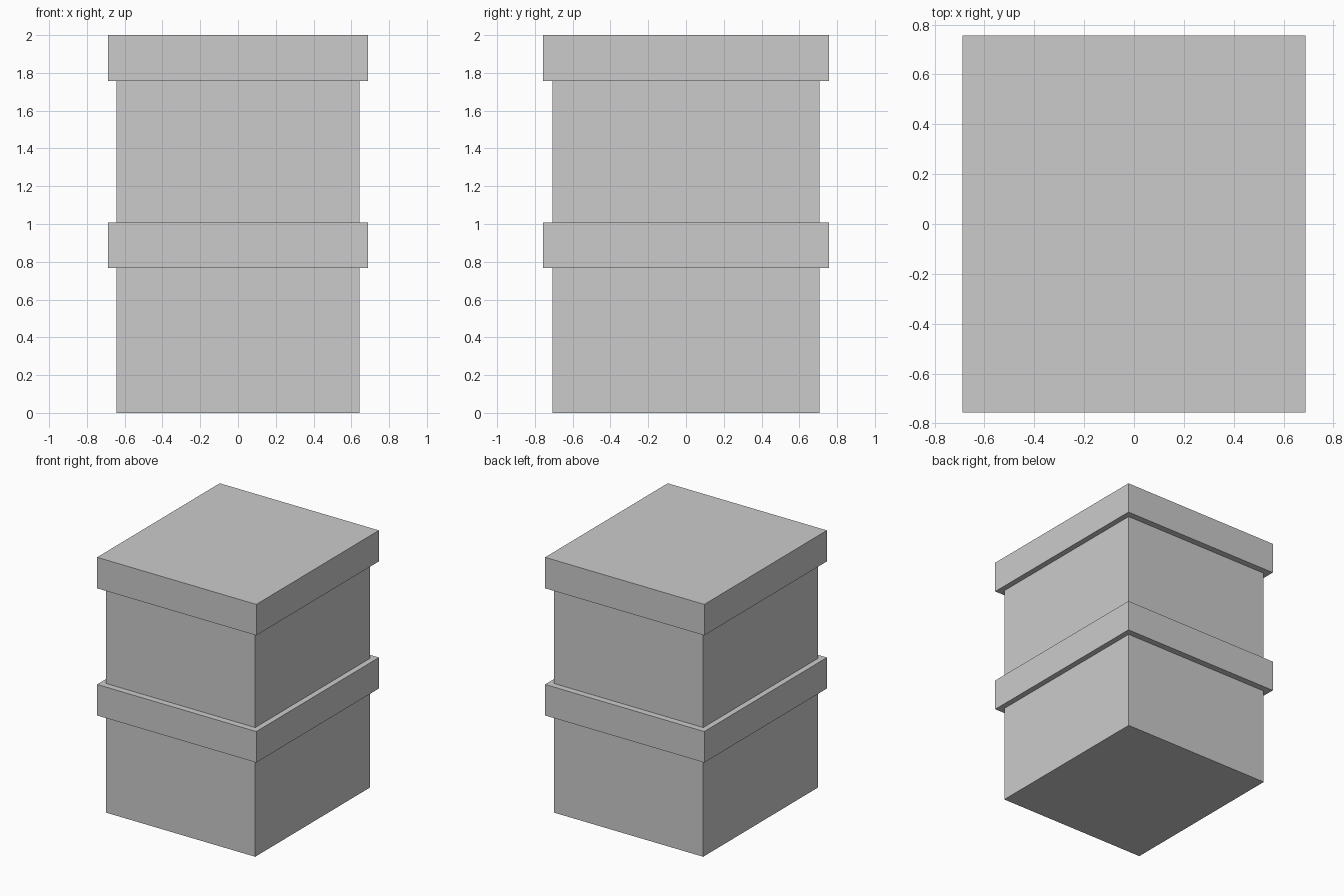
import bpy

# Remove the default cube
old = bpy.data.objects.get("Cube")
if old:
    bpy.data.objects.remove(old, do_unlink=True)

# Single grey material
grey = bpy.data.materials.new("light_grey")
grey.use_nodes = True
colour = (0.6, 0.6, 0.6, 1)
grey.diffuse_color = colour
grey.node_tree.nodes["Principled BSDF"].inputs["Base Color"].default_value = colour


def block(name, width, depth, bottom, top):
    bpy.ops.mesh.primitive_cube_add(size=1, location=(0, 0, (bottom + top) / 2))
    obj = bpy.context.object
    obj.name = name
    obj.scale = (width, depth, top - bottom)
    bpy.ops.object.transform_apply(location=False, rotation=False, scale=True)
    obj.data.materials.append(grey)


LID_HEIGHT = 0.242

# Two lidded boxes, one standing on the other
for label, bottom, top in (("lower", 0, 1.008), ("upper", 1.008, 2)):
    rim = top - LID_HEIGHT
    block(label + "_box", 1.286, 1.412, bottom, rim)
    block(label + "_lid", 1.374, 1.512, rim, top)
